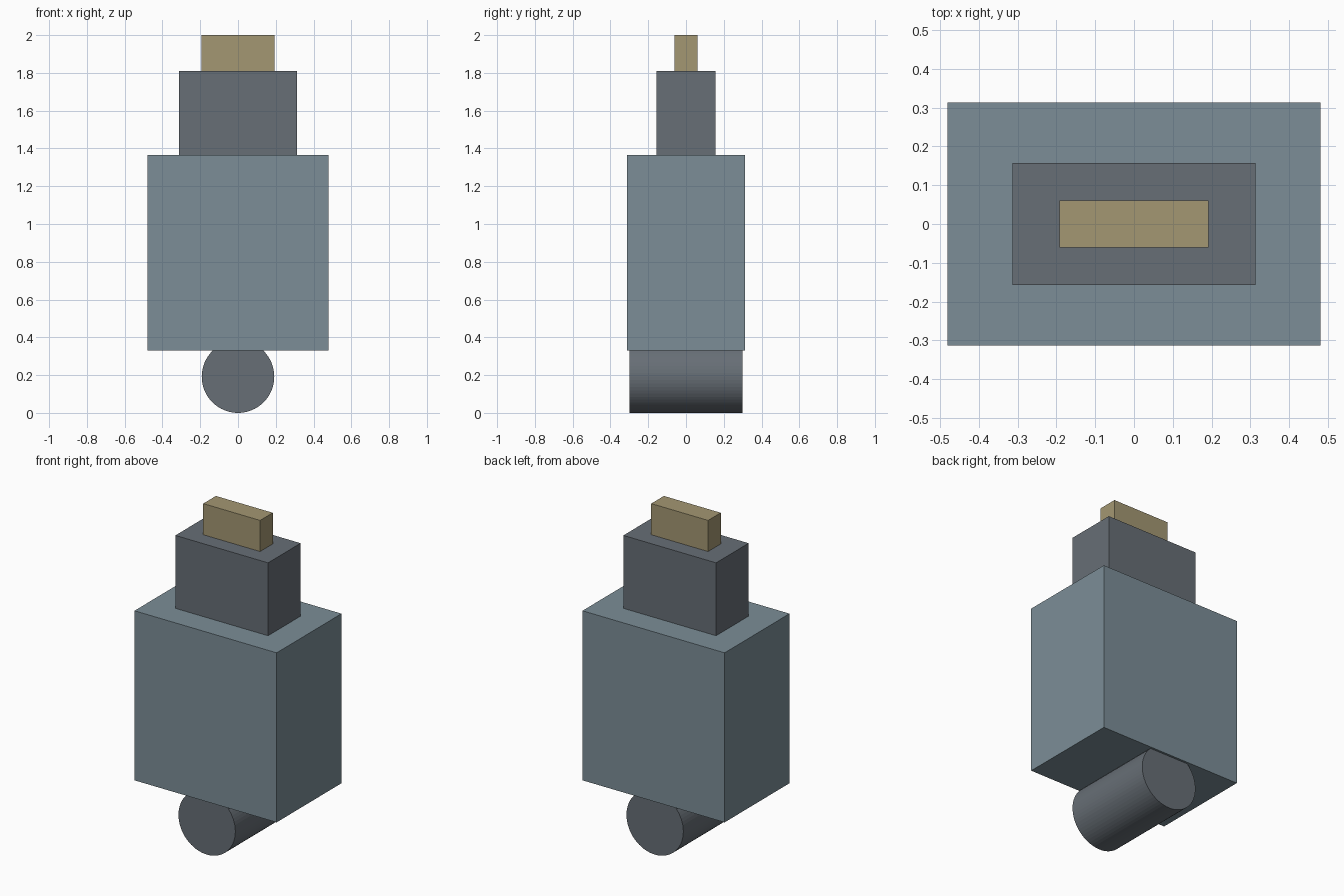
import bpy
import math

cube = bpy.data.objects.get("Cube")
if cube:
    bpy.data.objects.remove(cube, do_unlink=True)


def make_material(name, rgb):
    mat = bpy.data.materials.new(name)
    mat.use_nodes = True
    color = (*rgb, 1.0)
    mat.diffuse_color = color
    mat.node_tree.nodes["Principled BSDF"].inputs["Base Color"].default_value = color
    return mat


def finish(name, mat):
    obj = bpy.context.object
    obj.name = obj.data.name = name
    obj.data.materials.append(mat)
    return obj


def box(name, width, depth, bottom, top, mat):
    bpy.ops.mesh.primitive_cube_add(size=1, location=(0, 0, (bottom + top) / 2))
    obj = finish(name, mat)
    obj.scale = (width, depth, top - bottom)
    bpy.ops.object.transform_apply(location=False, rotation=False, scale=True)
    return obj


blue_grey = make_material("blue_grey", (0.20, 0.27, 0.31))
dark_grey = make_material("dark_grey", (0.135, 0.157, 0.18))
tan = make_material("tan", (0.37, 0.31, 0.17))

# Stacked blocks
box("body", 0.96, 0.626, 0.33, 1.365, blue_grey)
box("neck", 0.626, 0.314, 1.365, 1.81, dark_grey)
box("top_tab", 0.384, 0.122, 1.81, 2.0, tan)

# Roller lying front to back, sunk into the underside of the body
radius = 0.192
bpy.ops.mesh.primitive_cylinder_add(
    vertices=64, radius=radius, depth=0.60,
    location=(0, 0, radius), rotation=(math.pi / 2, 0, 0))
finish("roller", dark_grey)
